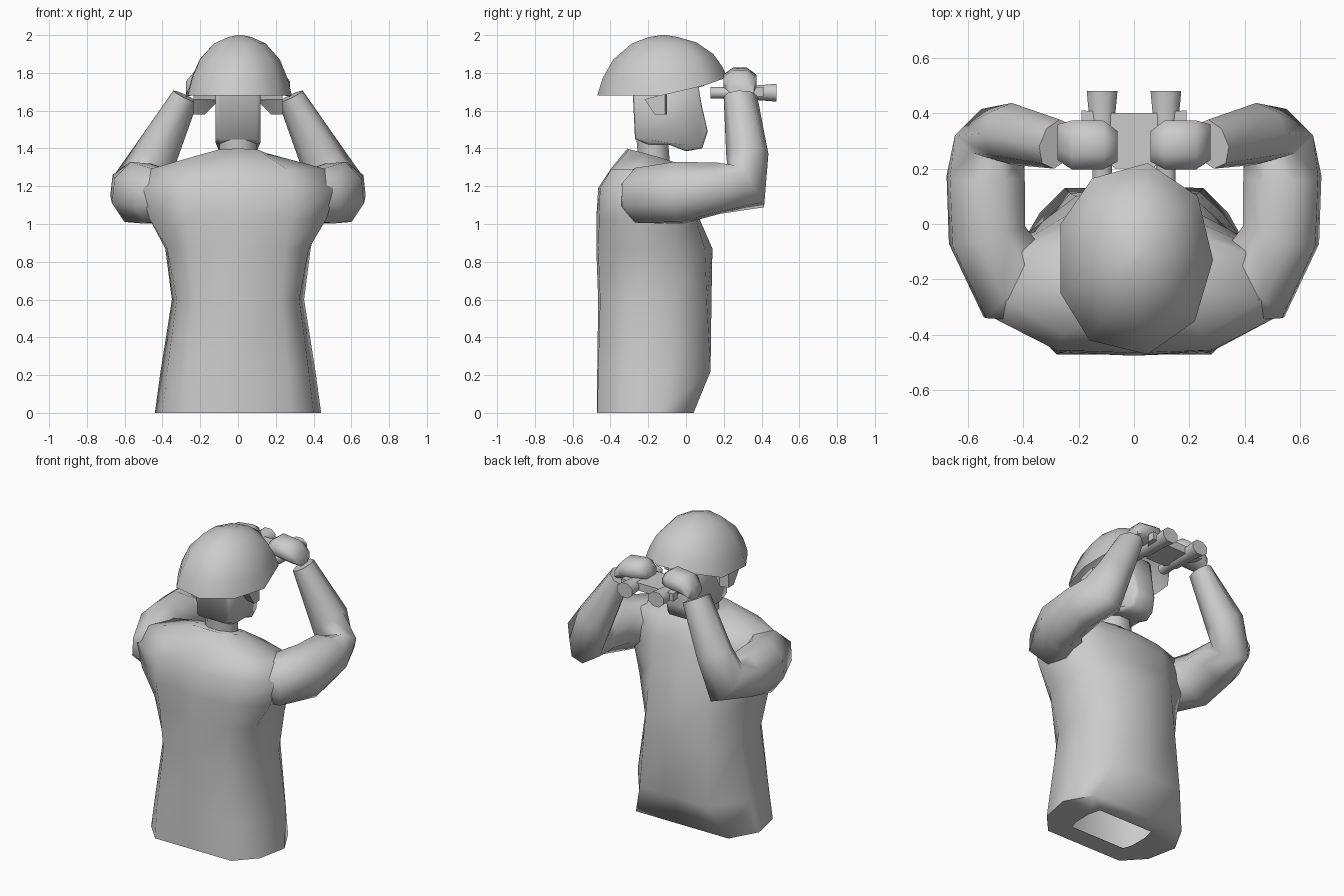
import bpy, bmesh, math
from mathutils import Vector

if "Cube" in bpy.data.objects:
    bpy.data.objects.remove(bpy.data.objects["Cube"])

grey = bpy.data.materials.new("plain grey")
grey.diffuse_color = (0.6, 0.6, 0.6, 1)
grey.use_nodes = True
grey.node_tree.nodes["Principled BSDF"].inputs["Base Color"].default_value = grey.diffuse_color


def loft(rings, name, cap_start=True, cap_end=True, angle=60):
    """Skin a list of equally sized point rings into a shaded object."""
    bm = bmesh.new()
    vr = [[bm.verts.new(p) for p in r] for r in rings]
    n = len(vr[0])
    for a, b in zip(vr, vr[1:]):
        for i in range(n):
            j = (i + 1) % n
            bm.faces.new((a[i], a[j], b[j], b[i]))
    if cap_start:
        bm.faces.new(vr[0])
    if cap_end:
        bm.faces.new(vr[-1])
    bmesh.ops.recalc_face_normals(bm, faces=bm.faces)
    me = bpy.data.meshes.new(name)
    bm.to_mesh(me)
    bm.free()
    ob = bpy.data.objects.new(name, me)
    bpy.context.collection.objects.link(ob)
    me.materials.append(grey)
    bpy.ops.object.select_all(action='DESELECT')
    ob.select_set(True)
    bpy.context.view_layer.objects.active = ob
    bpy.ops.object.shade_smooth_by_angle(angle=math.radians(angle))
    return ob


def mirrored(half):
    """Half ring (centre to centre) to full ring."""
    return half + [(-x, y, z) for x, y, z in half[-2:0:-1]]


# Torso: half sections from back centre round to front centre
sections = [
    (0.00, [(0, -.34), (.20, -.34), (.22, -.28), (.22, -.16), (.20, -.08), (0, -.08)]),
    (0.00, [(0, -.47), (.28, -.47), (.40, -.34), (.44, -.14), (.34, .04), (0, .04)]),
    (0.22, [(0, -.47), (.27, -.465), (.375, -.33), (.41, -.08), (.25, .13), (0, .13)]),
    (0.60, [(0, -.465), (.23, -.455), (.325, -.32), (.35, -.07), (.23, .11), (0, .135)]),
    (0.87, [(0, -.475), (.25, -.465), (.375, -.34), (.385, -.06), (.21, .10), (0, .14)]),
    (1.03, [(0, -.475), (.28, -.46), (.47, -.335), (.42, -.06), (.21, .05), (0, .07)]),
    (1.19, [(0, -.465), (.28, -.455), (.515, -.335), (.43, -.08), (.22, .01), (0, .03)]),
    (1.29, [(0, -.40), (.26, -.395), (.47, -.27), (.40, -.10), (.22, -.04), (0, -.02)]),
]
rings = [mirrored([(x, y, z) for x, y in pts]) for z, pts in sections]
rings.append(mirrored([(0, -.31, 1.40), (.10, -.30, 1.395), (.15, -.22, 1.375),
                       (.14, -.13, 1.35), (.08, -.07, 1.33), (0, -.06, 1.32)]))
loft(rings, "torso", cap_start=False, angle=75)

# Neck
neck = []
for z, cy in ((1.28, -.165), (1.46, -.18)):
    neck.append([(.105 * math.cos(a), cy + .09 * math.sin(a), z)
                 for a in [i * math.pi / 4 + math.pi / 8 for i in range(8)]])
loft(neck, "neck")

# Head: side profile, narrowing toward the face
profile = [(-.285, 1.76), (-.27, 1.45), (-.20, 1.42), (-.09, 1.42), (0, 1.385),
           (.085, 1.40), (.115, 1.49), (.085, 1.62), (.06, 1.76)]


def head_width(y):
    return .118 - max(0, y + .05) * .3


core = [(.95 * (y + .08) - .08, .95 * (z - 1.6) + 1.6) for y, z in profile]
head_rings = []
for side in (-1, 1):
    inner = [(side * head_width(y), y, z) for y, z in core]
    outer = [(side * head_width(y) * .8, y, z) for y, z in profile]
    head_rings += [inner, outer] if side < 0 else [outer, inner]
loft(head_rings, "head", angle=75)

# Helmet: slightly turned dome with the rim lifted at the front
outline = [(.05, .22), (.23, .10), (.285, -.13), (.22, -.35), (.05, -.47),
           (-.16, -.42), (-.265, -.25), (-.265, 0), (-.15, .165)]
dome = []
for s, z, cy in ((1, 1.68, -.125), (.92, 1.77, -.125), (.77, 1.87, -.12),
                 (.50, 1.955, -.115), (.22, 1.99, -.12), (.04, 2.0, -.12)):
    ring = []
    for x, y in outline:
        px, py = .01 + (x - .01) * s, cy + (y + .125) * s
        ring.append((px, py, z + max(0, py + .05) * .36 * max(0, (2 - z) / .32)))
    dome.append(ring)
loft(dome, "helmet", cap_start=False)

# Arms: tapered tube swept from shoulder through elbow to wrist
path = [((.30, -.26, 1.14), .10, .13), ((.435, -.215, 1.15), .165, .15),
        ((.53, -.04, 1.165), .14, .165), ((.535, .17, 1.19), .14, .135),
        ((.53, .335, 1.20), .145, .14), ((.44, .325, 1.36), .115, .105),
        ((.278, .288, 1.675), .065, .088)]
centres = [Vector(p[0]) for p in path]
for sx, side in ((1, "right"), (-1, "left")):
    arm = []
    prev = None
    for i, (c, rs, ru) in enumerate(path):
        t = Vector((0, 0, 0))
        if i > 0:
            t += (centres[i] - centres[i - 1]).normalized()
        if i < len(path) - 1:
            t += (centres[i + 1] - centres[i]).normalized()
        t.normalize()
        if prev is None:
            u = t.cross(Vector((0, 0, 1))).normalized()
            v = u.cross(t)
        else:
            q = prev.rotation_difference(t)
            u, v = q @ u, q @ v
        prev = t
        ring = []
        for k in range(8):
            a = math.pi * (k + .5) / 4
            p = centres[i] + 1.05 * (u * rs * math.cos(a) + v * ru * math.sin(a))
            # blunt outer corner of the elbow
            over = max(0, p.x + p.y - .965) / 2
            ring.append((sx * (p.x - over), p.y - over, p.z))
        arm.append(ring)
    loft(arm, side + "_arm", angle=70)

    # Hand: blocky fist gripping the eyeglass
    hand = []
    for x, y, z, ry, rz in ((.275, .295, 1.715, .07, .045), (.225, .285, 1.75, .095, .07),
                            (.11, .285, 1.765, .095, .068), (.06, .28, 1.75, .06, .045)):
        hand.append([(sx * x, y + ry * math.cos(a), z + rz * math.sin(a))
                     for a in [math.pi * (k + .5) / 4 for k in range(8)]])
    loft(hand, side + "_hand")

    # Ear: flares outward from the head
    ear = []
    for x, y0, y1, z0, z1 in ((.10, -.18, -.14, 1.655, 1.685), (.175, -.21, -.10, 1.58, 1.69),
                              (.235, -.22, -.11, 1.58, 1.69)):
        ear.append([(sx * x, y0, z1 - .03), (sx * x, y1, z1),
                    (sx * x, y1, z0), (sx * x, (y0 + y1) / 2, z0)])
    loft(ear, side + "_ear", angle=20)

    # Binocular barrel: eyepiece, housing, lens end
    barrel = []
    for y, r in ((.13, .038), (.22, .038), (.25, .048), (.38, .05), (.48, .06)):
        barrel.append([(sx * .115 + r * math.cos(a), y, 1.695 + .85 * r * math.sin(a))
                       for a in [math.pi * k / 4 + math.pi / 8 for k in range(8)]])
    loft(barrel, side + "_binocular_barrel", angle=50)

# Binocular bridge joining the barrels
bridge = []
for x, y0, y1 in ((-.19, .36, .41), (-.07, .20, .40), (.07, .20, .40), (.19, .36, .41)):
    bridge.append([(x, y0, 1.675), (x, y1, 1.675), (x, y1, 1.725), (x, y0, 1.725)])
loft(bridge, "binocular_bridge", angle=30)
